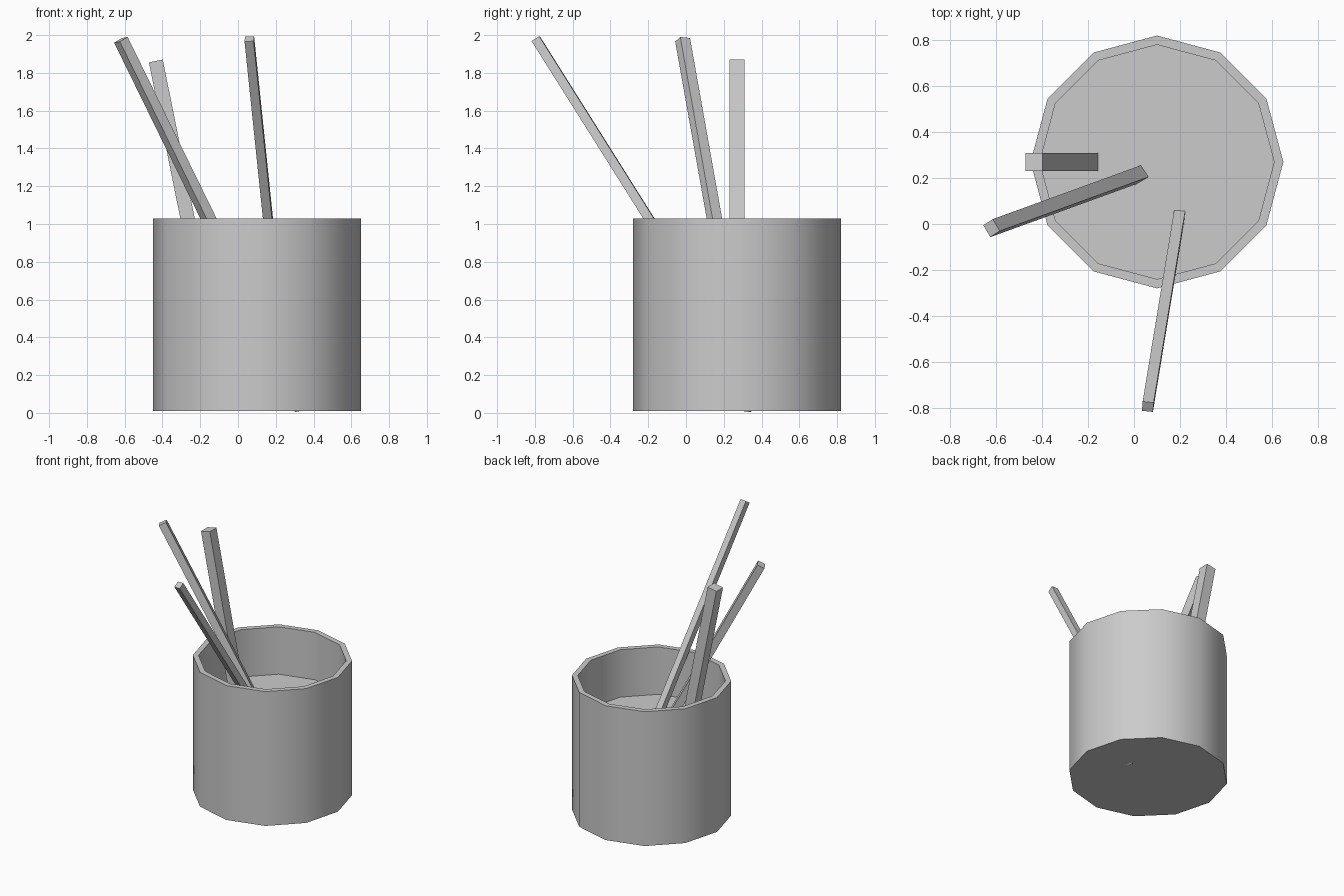
import bpy, bmesh, math
from mathutils import Vector

if "Cube" in bpy.data.objects:
    bpy.data.objects.remove(bpy.data.objects["Cube"])

SIDES = 12
CENTRE = (0.10, 0.27)


def make_object(name, bm):
    bmesh.ops.recalc_face_normals(bm, faces=bm.faces)
    mesh = bpy.data.meshes.new(name)
    bm.to_mesh(mesh)
    bm.free()
    obj = bpy.data.objects.new(name, mesh)
    bpy.context.collection.objects.link(obj)
    return obj


def make_cup():
    # Radius and height: bottom, outer rim, inner rim, recessed inside surface
    profile = [(0.55, 0.01), (0.55, 1.03), (0.51, 1.03), (0.51, 0.67)]
    bm = bmesh.new()
    rings = []
    for r, z in profile:
        rings.append([bm.verts.new((CENTRE[0] + r * math.cos(i * math.tau / SIDES),
                                    CENTRE[1] + r * math.sin(i * math.tau / SIDES), z))
                      for i in range(SIDES)])
    for low, high in zip(rings, rings[1:]):
        for i in range(SIDES):
            j = (i + 1) % SIDES
            bm.faces.new((low[i], low[j], high[j], high[i]))
    bm.faces.new(rings[0])
    bm.faces.new(rings[-1])
    return make_object("cup", bm)


def make_stick(name, base, top, side, width, depth):
    # Square bar from base to top, rolled so one face lies along "side"
    base, top, side = Vector(base), Vector(top), Vector(side)
    axis = (top - base).normalized()
    u = (side - axis * side.dot(axis)).normalized()
    v = axis.cross(u)
    bm = bmesh.new()
    bmesh.ops.create_cube(bm, size=1)
    for vert in bm.verts:
        c = vert.co.copy()
        vert.co = (base + top) / 2 + u * c.x * width + v * c.y * depth + (top - base) * c.z
    return make_object(name, bm)


# Cup with smooth walls and crisp rims
cup = make_cup()
bpy.context.view_layer.objects.active = cup
cup.select_set(True)
bpy.ops.object.shade_smooth_by_angle(angle=math.radians(35))

# Three leaning sticks
make_stick("thick_stick", (-0.07, 0.27, 0.05), (-0.435, 0.27, 1.863), (0, 1, 0), 0.08, 0.075)
make_stick("left_stick", (0.338, 0.33, 0.02), (-0.62, -0.018, 1.975), (0.5, -0.86, 0.1), 0.06, 0.055)
make_stick("front_stick", (0.26, 0.42, 0.05), (0.06, -0.795, 1.98), (1, -0.1, 0.04), 0.048, 0.048)
